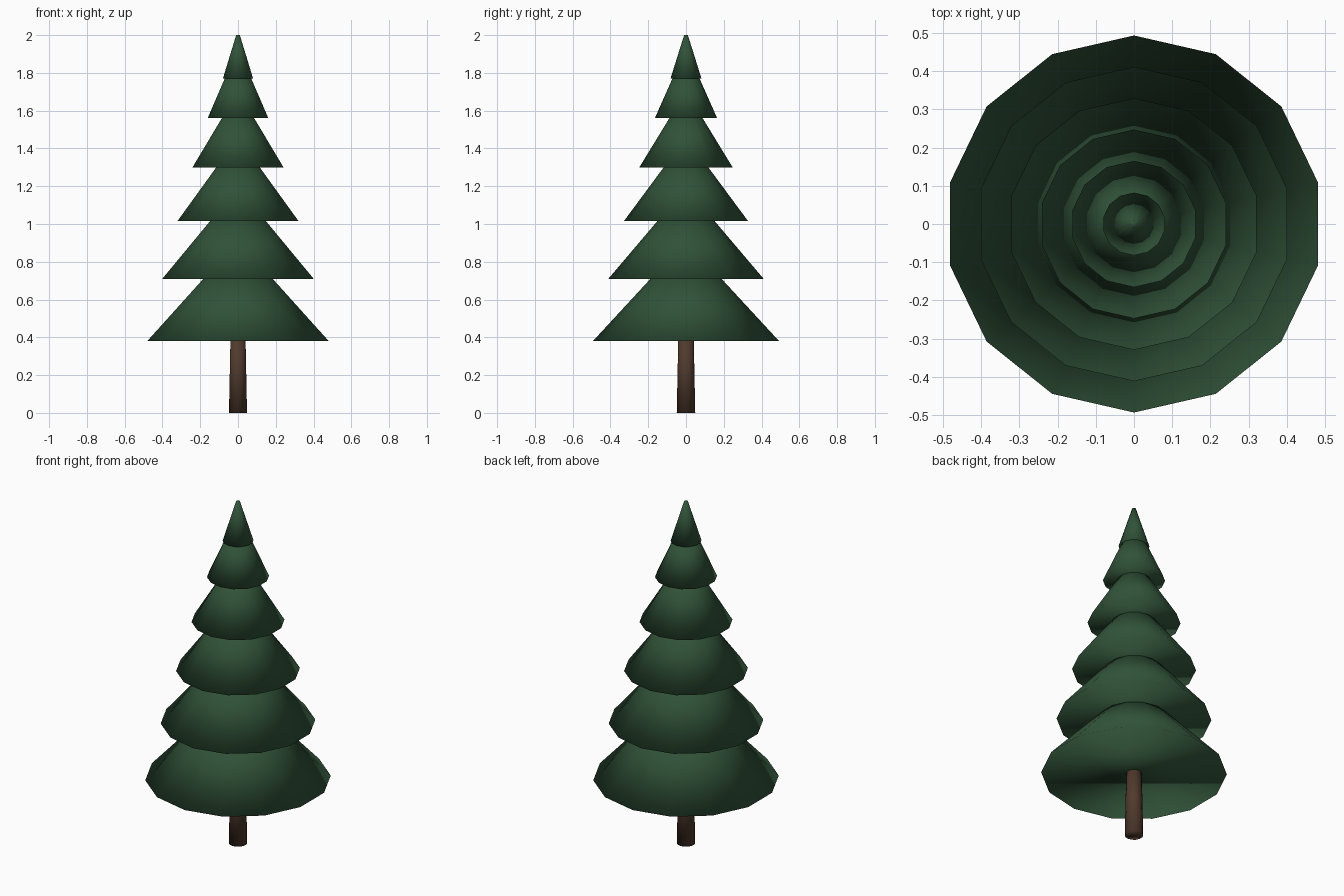
import bpy, bmesh, math

if "Cube" in bpy.data.objects:
    bpy.data.objects.remove(bpy.data.objects["Cube"])


def material(name, rgb):
    m = bpy.data.materials.new(name)
    m.diffuse_color = (*rgb, 1)
    m.use_nodes = True
    m.node_tree.nodes["Principled BSDF"].inputs["Base Color"].default_value = m.diffuse_color
    return m


def frustum(name, sides, r0, z0, r1, z1, mat):
    """Closed, smooth-shaded tapered prism with a vertex on the +y axis."""
    bm = bmesh.new()
    rings = []
    for r, z in ((r0, z0), (r1, z1)):
        ring = []
        for i in range(sides):
            a = math.tau * i / sides
            ring.append(bm.verts.new((r * math.sin(a), r * math.cos(a), z)))
        rings.append(ring)
    low, high = rings
    bm.faces.new(low)
    bm.faces.new(high)
    for i in range(sides):
        j = (i + 1) % sides
        bm.faces.new((low[i], low[j], high[j], high[i]))
    bmesh.ops.recalc_face_normals(bm, faces=bm.faces)
    for f in bm.faces:
        f.smooth = True
    me = bpy.data.meshes.new(name)
    bm.to_mesh(me)
    bm.free()
    me.materials.append(mat)
    ob = bpy.data.objects.new(name, me)
    bpy.context.collection.objects.link(ob)
    return ob


needles = material("pine_green", (0.03, 0.085, 0.04))
bark = material("bark_brown", (0.08, 0.042, 0.026))

# Trunk, running a little way into the lowest tier
frustum("trunk", 14, 0.049, 0.0, 0.04, 0.44, bark)

# Branch tiers: rim radius, rim height, radius at the next rim, its height
tiers = [
    (0.493, 0.38, 0.188, 0.71),
    (0.411, 0.71, 0.152, 1.015),
    (0.329, 1.015, 0.118, 1.30),
    (0.247, 1.30, 0.088, 1.56),
    (0.165, 1.56, 0.072, 1.77),
    (0.082, 1.77, 0.010, 2.0),
]
for n, (r0, z0, r1, z1) in enumerate(tiers, 1):
    if n < len(tiers):
        # carry the slope slightly inside the tier above
        k = 0.02 / (z1 - z0)
        r1, z1 = r1 + (r1 - r0) * k, z1 + 0.02
    frustum(f"branch_tier_{n}", 14, r0, z0, r1, z1, needles)
